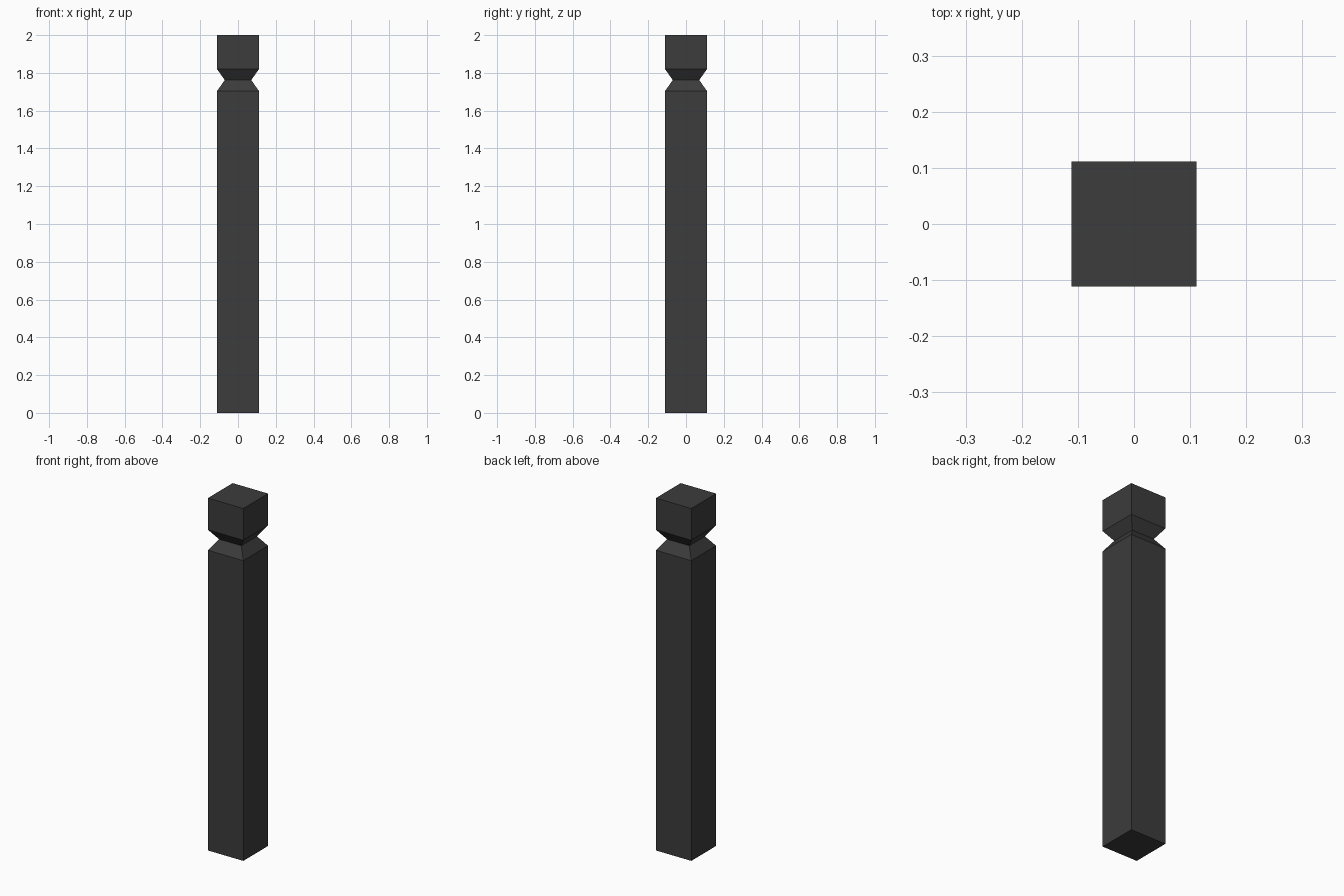
import bpy, bmesh

if "Cube" in bpy.data.objects:
    bpy.data.objects.remove(bpy.data.objects["Cube"])

# Square post: (half width, height) profile from the foot to the top, with a V groove near the top
PROFILE = [(0.111, 0.0), (0.111, 1.704), (0.07, 1.762), (0.111, 1.82), (0.111, 2.0)]

bm = bmesh.new()
rings = [[bm.verts.new((sx * h, sy * h, z)) for sx, sy in ((-1, -1), (1, -1), (1, 1), (-1, 1))]
         for h, z in PROFILE]

# Side faces between neighbouring rings
for low, high in zip(rings, rings[1:]):
    for i in range(4):
        j = (i + 1) % 4
        bm.faces.new((low[i], low[j], high[j], high[i]))

# Bottom and top caps
bm.faces.new(rings[0][::-1])
bm.faces.new(rings[-1])

mesh = bpy.data.meshes.new("grooved_post")
bm.to_mesh(mesh)
bm.free()
post = bpy.data.objects.new("grooved_post", mesh)
bpy.context.collection.objects.link(post)

# Dark charcoal finish
mat = bpy.data.materials.new("charcoal")
mat.diffuse_color = (0.045, 0.045, 0.045, 1)
mat.use_nodes = True
mat.node_tree.nodes["Principled BSDF"].inputs["Base Color"].default_value = mat.diffuse_color
mesh.materials.append(mat)
